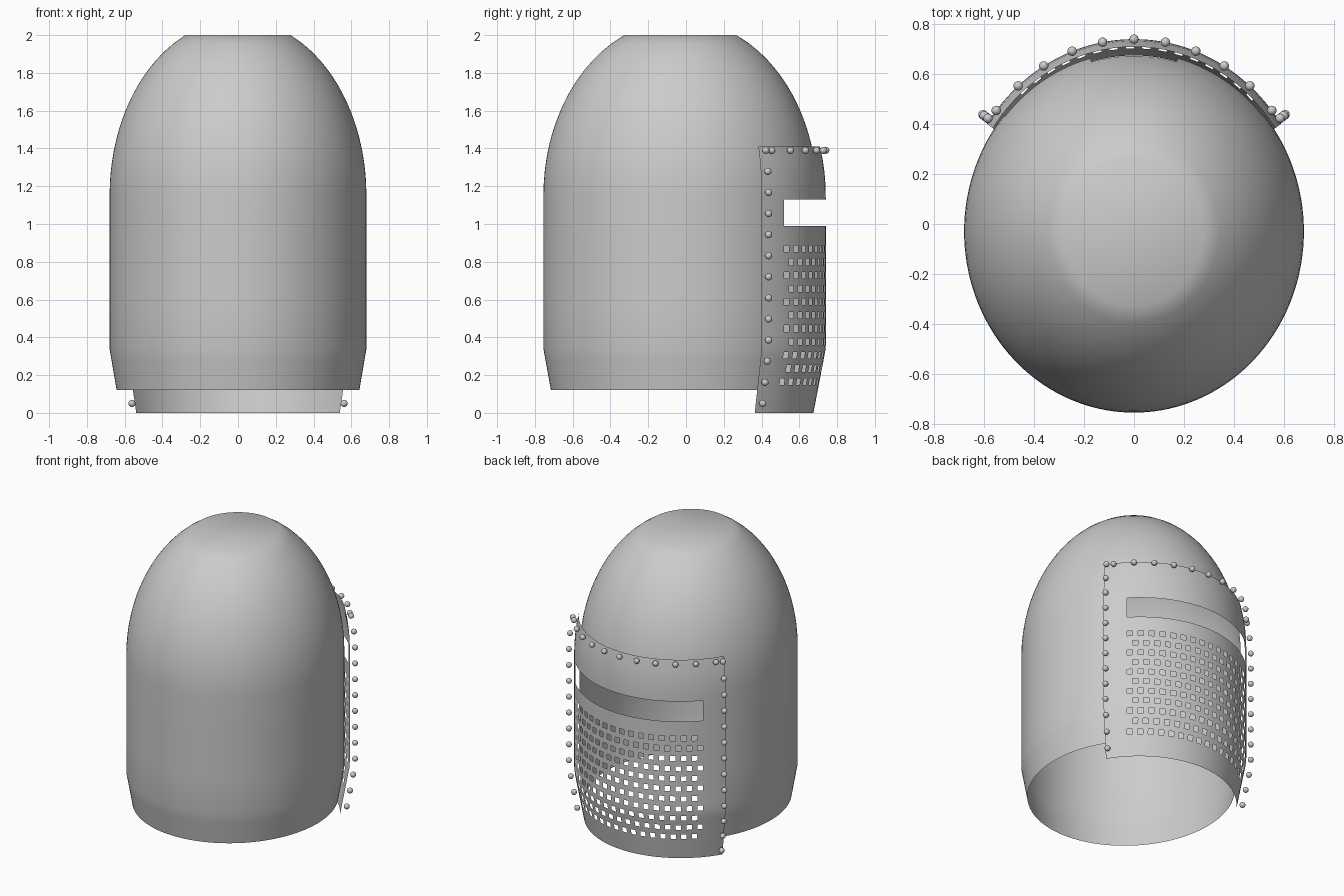
import bpy, bmesh
from math import sin, cos, radians, sqrt

if "Cube" in bpy.data.objects:
    bpy.data.objects.remove(bpy.data.objects["Cube"])

CY = -0.03  # centre of the oval cross-section


def scale_at(z):
    """Relative width of the helmet at height z."""
    if z > 1.15:
        return sqrt(1 - ((z - 1.15) / 0.932) ** 2)
    if z < 0.34:
        return 1 - 0.25 * (0.34 - z)
    return 1.0


def point(t, z, rx, ry):
    s = scale_at(z)
    return (rx * s * cos(radians(t)), CY + ry * s * sin(radians(t)), z)


def sheet(name, ts, zs, rx, ry, hole, cap=False):
    """Curved sheet over angles ts and heights zs, skipping cells in holes."""
    bm = bmesh.new()
    rows = [[bm.verts.new(point(t, z, rx, ry)) for t in ts] for z in zs]
    for j in range(len(zs) - 1):
        for i in range(len(ts) - 1):
            if not hole((ts[i] + ts[i + 1]) / 2, (zs[j] + zs[j + 1]) / 2):
                bm.faces.new((rows[j][i], rows[j][i + 1], rows[j + 1][i + 1], rows[j + 1][i]))
    if cap:
        bm.faces.new(rows[-1][:-1])
    bmesh.ops.remove_doubles(bm, verts=bm.verts, dist=1e-5)
    bmesh.ops.delete(bm, geom=[v for v in bm.verts if not v.link_faces], context='VERTS')
    for f in bm.faces:
        f.smooth = True
    me = bpy.data.meshes.new(name)
    bm.to_mesh(me)
    bm.free()
    ob = bpy.data.objects.new(name, me)
    bpy.context.collection.objects.link(ob)
    return ob


# Domed shell with a face opening behind the visor plate
def face_opening(t, z):
    return 40 < t < 140 and z < (1.38 if 75 < t < 105 else 1.28)


shell_z = [0.12, 0.2, 0.28, 0.34, 0.6, 0.9, 1.15, 1.22, 1.28, 1.33, 1.38]
shell_z += [1.38 + 0.62 * k / 14 for k in range(1, 15)]
sheet("helmet_shell", [2.5 * i for i in range(145)], shell_z, 0.68, 0.725, face_opening, cap=True)

# Visor plate with a sight slot and staggered square breathing holes
T0, STEP, COLS = 45.6, 88.8 / 32, 32
PITCH, HOLE, TOP = 0.0705, 0.035, 0.887
plate_t = [34, 38, 42] + [T0 + STEP * i for i in range(COLS + 1)] + [138, 142, 146]
plate_z = [0, 0.07, 0.99, 1.13, 1.2, 1.27, 1.34, 1.41]
for r in range(11):
    plate_z += [TOP - r * PITCH, TOP - r * PITCH - HOLE]
plate_z.sort()


def plate_hole(t, z):
    if not T0 < t < 180 - T0:
        return False
    if 0.99 < z < 1.13:
        return True
    row, rest = divmod(TOP - z, PITCH)
    col = int((t - T0) / STEP)
    return 0 <= row < 11 and rest < HOLE and (col + int(row)) % 2 == 0


sheet("visor_plate", plate_t, plate_z, 0.71, 0.77, plate_hole)

# Rivets along the top and both side edges of the plate
centres = []
for k in range(-5, 6):
    t = radians(90 + 10.2 * k)
    centres.append((0.71 * cos(t), CY + 0.77 * sin(t), 1.39))
for k in range(13):
    x, y, z = point(34, 0.05 + 0.1117 * k, 0.71, 0.77)
    centres += [(x + 0.016, y + 0.037, z), (-x - 0.016, y + 0.037, z)]
# Slightly raised pair at the upper corners
for side in (-1, 1):
    centres.append((side * 0.605, 0.44, 1.385 - 0.2234))

bm = bmesh.new()
for c in centres[:-2]:
    made = bmesh.ops.create_uvsphere(bm, u_segments=14, v_segments=8, radius=0.019)
    bmesh.ops.translate(bm, verts=made["verts"], vec=c)
for f in bm.faces:
    f.smooth = True
me = bpy.data.meshes.new("rivets")
bm.to_mesh(me)
bm.free()
bpy.context.collection.objects.link(bpy.data.objects.new("rivets", me))
